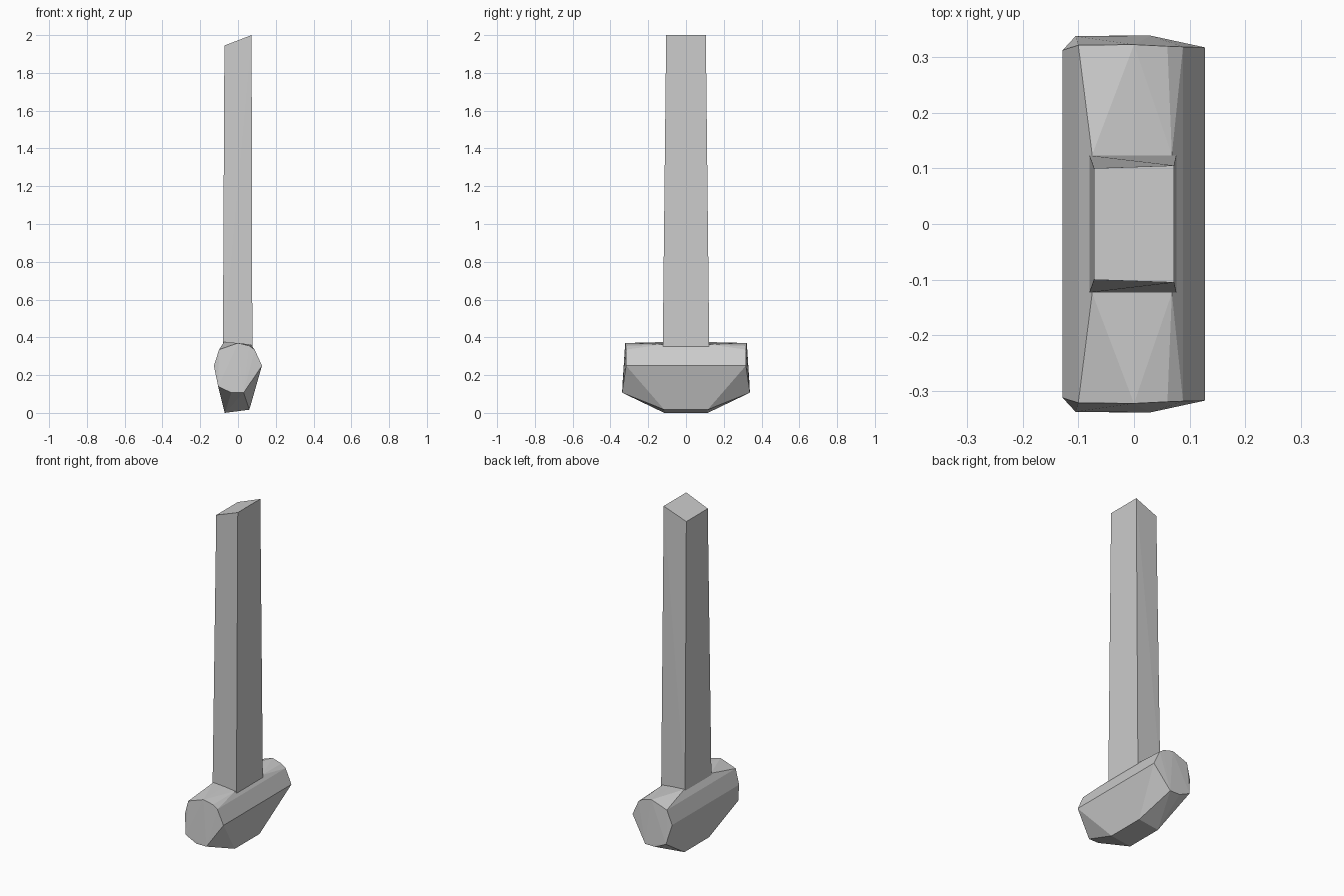
import bpy, bmesh

if "Cube" in bpy.data.objects:
    bpy.data.objects.remove(bpy.data.objects["Cube"])


def hull_object(name, half_points):
    """Convex flat-faced solid from points mirrored across y."""
    bm = bmesh.new()
    for x, y, z in half_points:
        for side in (-1, 1):
            bm.verts.new((x, side * y, z))
    result = bmesh.ops.convex_hull(bm, input=bm.verts)
    loose = [v for v in bm.verts if not v.link_faces]
    bmesh.ops.delete(bm, geom=loose, context='VERTS')
    bmesh.ops.dissolve_limit(bm, angle_limit=0.01, verts=bm.verts, edges=bm.edges)
    bmesh.ops.recalc_face_normals(bm, faces=bm.faces)
    mesh = bpy.data.meshes.new(name)
    bm.to_mesh(mesh)
    bm.free()
    obj = bpy.data.objects.new(name, mesh)
    bpy.context.collection.objects.link(obj)
    return obj


# Striking face outline, repeated on both ends
end_face = [(-0.105, 0.337, 0.14), (-0.035, 0.338, 0.107), (0.03, 0.338, 0.107),
            (0.127, 0.317, 0.25), (0.088, 0.318, 0.335), (0.06, 0.319, 0.355),
            (0.0, 0.322, 0.37), (-0.10, 0.321, 0.335), (-0.128, 0.312, 0.25)]
# Raised shoulder at the handle and narrow underside
shoulder = [(-0.075, 0.124, 0.375), (0.068, 0.124, 0.362)]
underside = [(-0.07, 0.115, 0.0), (0.06, 0.115, 0.017)]
hull_object("hammer_head", end_face + shoulder + underside)

# Tapered handle with a slanted top
handle = [(-0.08, 0.123, 0.35), (0.076, 0.123, 0.35),
          (-0.072, 0.100, 1.945), (0.072, 0.105, 2.0)]
hull_object("handle", handle)
